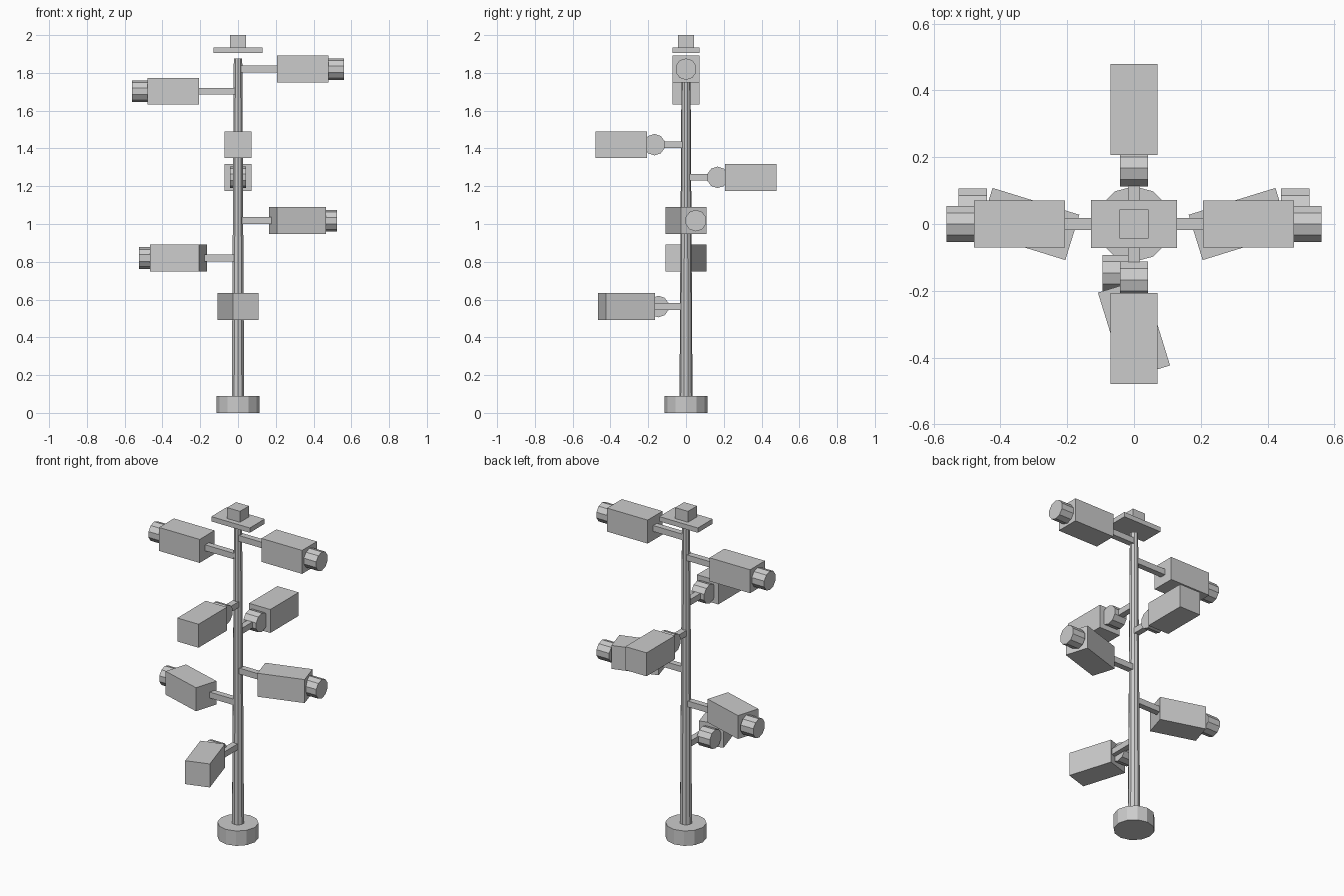
import bpy, bmesh, math
from mathutils import Matrix, Vector

if "Cube" in bpy.data.objects:
    bpy.data.objects.remove(bpy.data.objects["Cube"])


def add(name, bm, matrix):
    me = bpy.data.meshes.new(name)
    bm.to_mesh(me)
    bm.free()
    ob = bpy.data.objects.new(name, me)
    ob.matrix_world = matrix
    bpy.context.collection.objects.link(ob)
    return ob


def box(name, loc, size, angle=0):
    bm = bmesh.new()
    bmesh.ops.create_cube(bm, size=1)
    bmesh.ops.scale(bm, vec=size, verts=bm.verts)
    return add(name, bm, Matrix.Translation(loc) @ Matrix.Rotation(angle, 4, 'Z'))


def cone(name, loc, r1, r2, depth, sides, rot=Matrix.Identity(4)):
    bm = bmesh.new()
    bmesh.ops.create_cone(bm, cap_ends=True, segments=sides,
                          radius1=r1, radius2=r2, depth=depth)
    return add(name, bm, Matrix.Translation(loc) @ rot)


# Base, tapered pole and top cap
cone("base", (0, 0, 0.045), 0.113, 0.113, 0.09, 12)
cone("pole", (0, 0, 0.9375), 0.035, 0.0235, 1.875, 10)
box("cap_plate", (0, 0, 1.919), (0.258, 0.143, 0.029))
box("cap_block", (0, 0, 1.967), (0.086, 0.086, 0.066))

# Lamps: direction, height, box centre distance, turn, lens offset along x or y
lamps = [
    ((1, 0), 1.82, 0.343, 0),
    ((-1, 0), 1.703, 0.343, 0),
    ((0, -1), 1.42, 0.343, 0),
    ((0, 1), 1.247, 0.343, 0),
    ((1, 0), 1.018, 0.3145, 0.3),
    ((-1, 0), 0.82, 0.3145, -0.3),
    ((0, -1), 0.563, 0.3145, 0.3),
]
lens_rot = Matrix.Rotation(math.pi / 2, 4, 'Y') @ Matrix.Rotation(math.pi / 2, 4, 'Z')
for i, ((dx, dy), z, dist, turn) in enumerate(lamps, 1):
    d = Vector((dx, dy, 0))
    up = Vector((0, 0, z))
    along_x = dx != 0
    # Arm from pole into the housing
    arm = (0.2, 0.036, 0.036) if along_x else (0.036, 0.2, 0.036)
    box(f"arm_{i}", up + d * 0.107, arm)
    # Housing
    size = (0.272, 0.142, 0.142) if along_x else (0.142, 0.272, 0.142)
    centre = up + d * dist
    box(f"housing_{i}", centre, size, turn)
    # Lens drum: outer end on sideways lamps, inner end on front/back lamps
    offset = Matrix.Rotation(turn, 3, 'Z') @ (d * (0.176 if along_x else -0.176))
    cone(f"lens_{i}", centre + offset, 0.057, 0.057, 0.085, 10, lens_rot)
